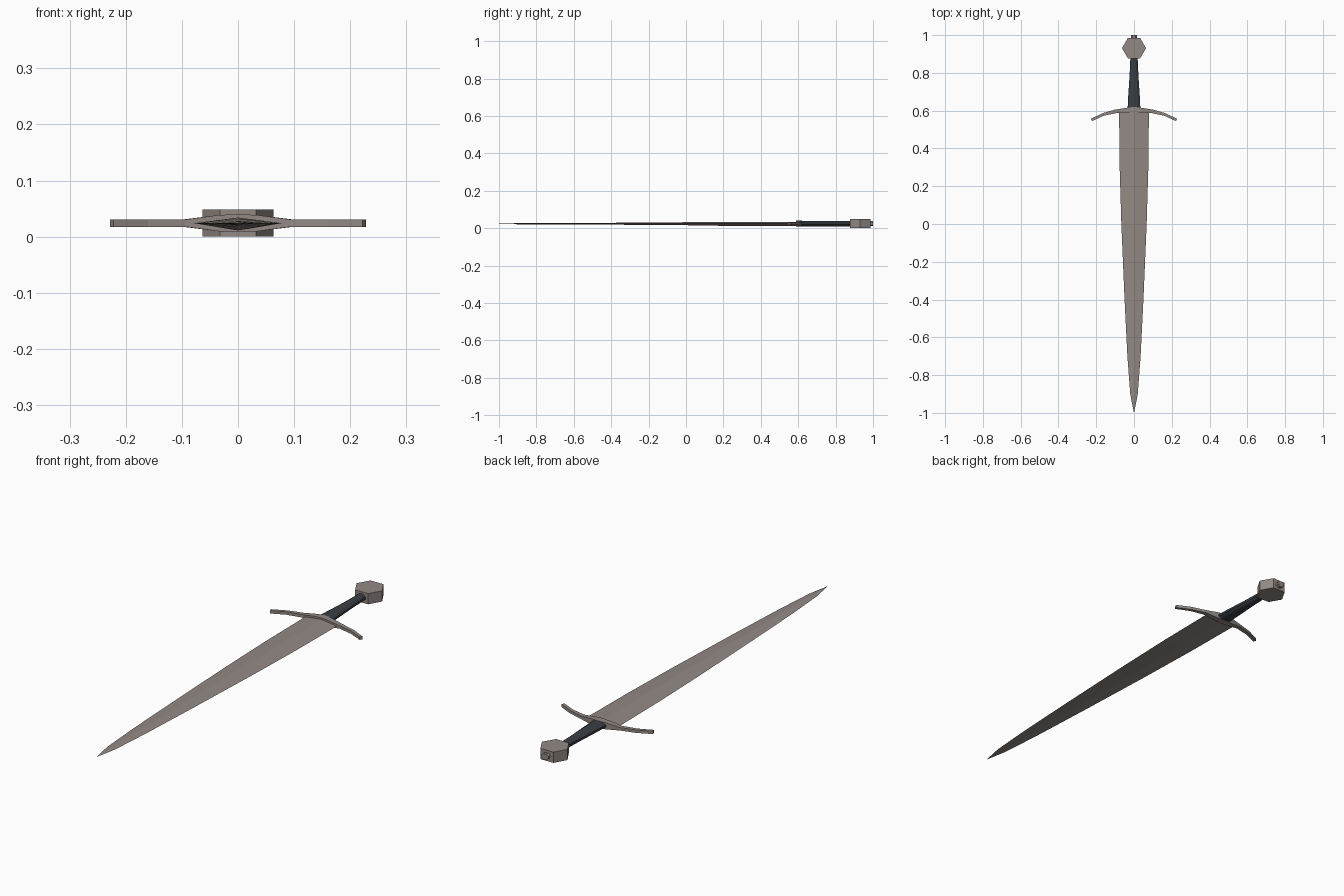
import bpy, bmesh, math

if "Cube" in bpy.data.objects:
    bpy.data.objects.remove(bpy.data.objects["Cube"])

ZC = 0.024  # mid-plane of the sword


def material(name, rgb):
    m = bpy.data.materials.new(name)
    m.diffuse_color = (*rgb, 1)
    m.use_nodes = True
    m.node_tree.nodes["Principled BSDF"].inputs["Base Color"].default_value = m.diffuse_color
    return m


STEEL = material("warm_steel", (0.29, 0.25, 0.23))
LEATHER = material("dark_leather", (0.042, 0.05, 0.06))


def loft(name, rings, mat):
    """Skin a list of equal-length point rings and cap both ends."""
    bm = bmesh.new()
    vs = [[bm.verts.new(p) for p in ring] for ring in rings]
    n = len(rings[0])
    for a, b in zip(vs, vs[1:]):
        for i in range(n):
            j = (i + 1) % n
            bm.faces.new((a[i], a[j], b[j], b[i]))
    bm.faces.new(vs[0])
    bm.faces.new(vs[-1])
    bmesh.ops.recalc_face_normals(bm, faces=bm.faces)
    me = bpy.data.meshes.new(name)
    bm.to_mesh(me)
    bm.free()
    me.materials.append(mat)
    ob = bpy.data.objects.new(name, me)
    bpy.context.collection.objects.link(ob)
    return ob


def oval(y, rx, rz, n):
    """Ring of n points around the y axis."""
    angles = [2 * math.pi * (i + 0.5) / n for i in range(n)]
    return [(rx * math.cos(a), y, ZC + rz * math.sin(a)) for a in angles]


# Blade: diamond section; y, half width, height above and depth below the edge
stations = [(0.60, 0.079, 0.010, 0.013), (0.30, 0.076, 0.010, 0.013),
            (0.0, 0.067, 0.008, 0.008), (-0.40, 0.050, 0.005, 0.005),
            (-0.70, 0.035, 0.004, 0.004), (-0.90, 0.020, 0.003, 0.003),
            (-1.0, 0.0006, 0.0005, 0.0005)]
loft("blade", [[(w, y, ZC), (0, y, ZC + u), (-w, y, ZC), (0, y, ZC - d)]
               for y, w, u, d in stations], STEEL)

# Crossguard: back x/y, front x/y, half thickness, mirrored across x = 0
half = [(0.0, 0.620, 0.0, 0.589, 0.016), (0.034, 0.616, 0.034, 0.589, 0.0145),
        (0.098, 0.606, 0.094, 0.587, 0.0065), (0.165, 0.587, 0.160, 0.573, 0.0065),
        (0.228, 0.557, 0.222, 0.545, 0.0065)]
guard = [(-a, b, -c, d, t) for a, b, c, d, t in half[:0:-1]] + half
loft("crossguard", [[(xb, yb, ZC + t), (xf, yf, ZC + t), (xf, yf, ZC - t), (xb, yb, ZC - t)]
                    for xb, yb, xf, yf, t in guard], STEEL)

# Grip: faceted oval tapering towards the pommel
loft("grip", [oval(0.60, 0.036, 0.0155, 10), oval(0.68, 0.032, 0.0155, 10),
              oval(0.78, 0.025, 0.0155, 10), oval(0.885, 0.020, 0.0155, 10)], LEATHER)

# Pommel: hexagonal plate with corners pointing sideways
hexagon = [(0.0635 * math.cos(i * math.pi / 3),
            0.931 + 0.0635 * math.sin(i * math.pi / 3)) for i in range(6)]
loft("pommel", [[(x, y, z) for x, y in hexagon] for z in (0.0, 2 * ZC)], STEEL)

# Peen button at the end of the tang
loft("peen_button", [oval(0.975, 0.018, 0.0145, 8), oval(1.0, 0.018, 0.0145, 8)], STEEL)
